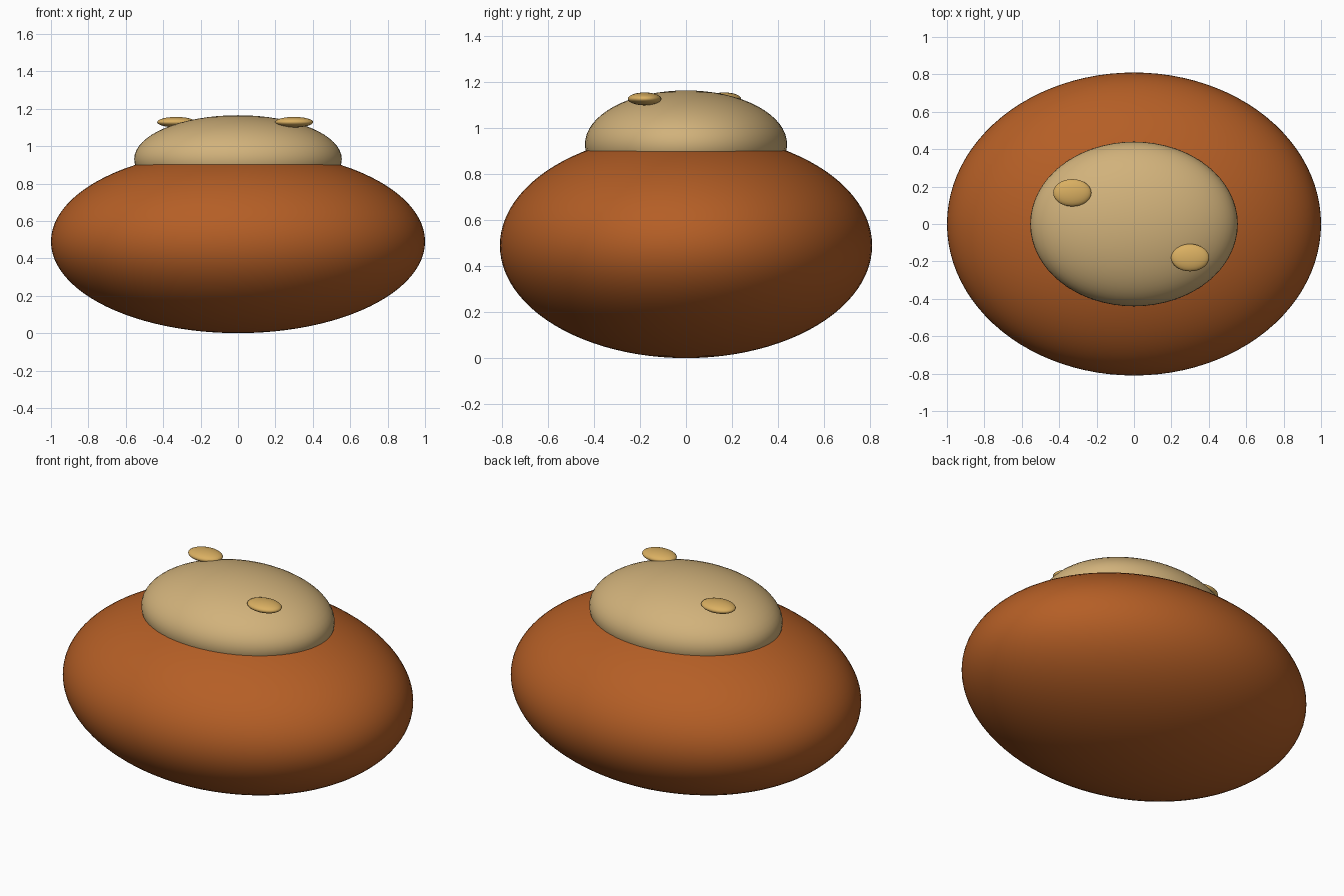
import bpy

if "Cube" in bpy.data.objects:
    bpy.data.objects.remove(bpy.data.objects["Cube"])


def material(name, rgb):
    m = bpy.data.materials.new(name)
    m.diffuse_color = (*rgb, 1.0)
    m.use_nodes = True
    m.node_tree.nodes["Principled BSDF"].inputs["Base Color"].default_value = m.diffuse_color
    return m


brown = material("baked brown", (0.46, 0.113, 0.019))
cream = material("cream", (0.64, 0.445, 0.198))
gold = material("seed gold", (0.70, 0.43, 0.12))


def ellipsoid(name, centre, radii, mat, segments=64, rings=32):
    bpy.ops.mesh.primitive_uv_sphere_add(segments=segments, ring_count=rings,
                                         radius=1, location=centre)
    ob = bpy.context.object
    ob.name = name
    ob.scale = radii
    bpy.ops.object.transform_apply(location=False, rotation=False, scale=True)
    bpy.ops.object.shade_smooth()
    ob.data.materials.append(mat)
    return ob


# Rounded base and the dome sunk into its top
ellipsoid("bun_body", (0, 0, 0.49), (1.0, 0.81, 0.49), brown, 96, 48)
ellipsoid("dome_cap", (0, 0, 0.93), (0.555, 0.44, 0.235), cream)

# Flat seeds resting on the dome
for i, centre in enumerate([(-0.33, 0.167, 1.128), (0.30, -0.18, 1.128)]):
    ellipsoid(f"seed_{i + 1}", centre, (0.102, 0.073, 0.028), gold, 32, 16)
